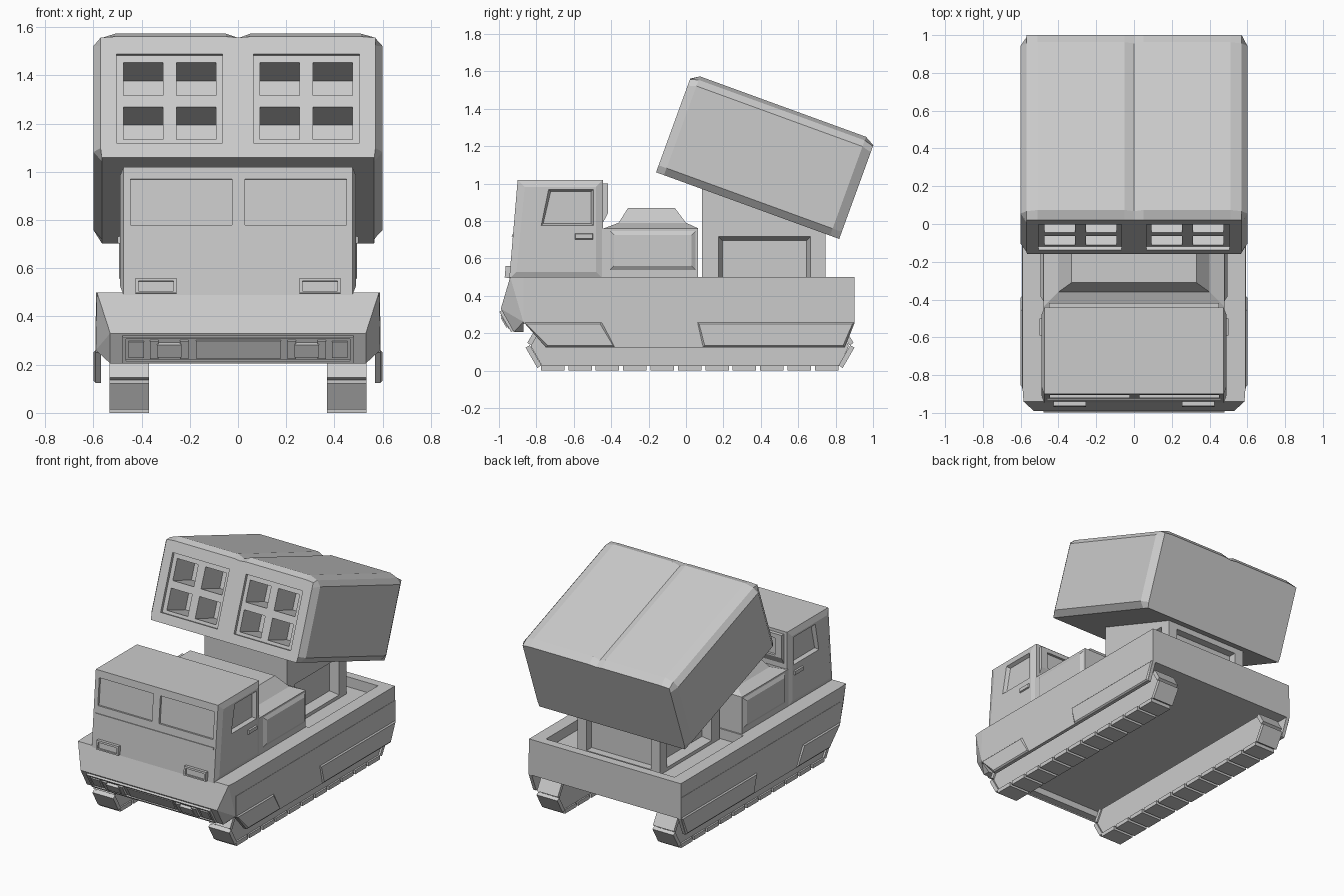
import bpy, bmesh, math
from mathutils import Matrix, Vector

if "Cube" in bpy.data.objects:
    bpy.data.objects.remove(bpy.data.objects["Cube"])

grey = bpy.data.materials.new("light grey")
grey.use_nodes = True
GREY = (0.6, 0.6, 0.6, 1)
grey.diffuse_color = GREY
grey.node_tree.nodes["Principled BSDF"].inputs["Base Color"].default_value = GREY


def finish(name, bm, matrix=None):
    if matrix:
        bm.transform(matrix)
    bmesh.ops.recalc_face_normals(bm, faces=bm.faces)
    mesh = bpy.data.meshes.new(name)
    bm.to_mesh(mesh)
    bm.free()
    mesh.materials.append(grey)
    ob = bpy.data.objects.new(name, mesh)
    bpy.context.scene.collection.objects.link(ob)
    return ob


def loft(name, rings, matrix=None):
    """Skin a list of matching 3D rings and cap both ends."""
    bm = bmesh.new()
    rows = [[bm.verts.new(p) for p in ring] for ring in rings]
    n = len(rows[0])
    for a, b in zip(rows, rows[1:]):
        for i in range(n):
            bm.faces.new((a[i], a[(i + 1) % n], b[(i + 1) % n], b[i]))
    bm.faces.new(rows[0])
    bm.faces.new(rows[-1])
    return finish(name, bm, matrix)


def prism(name, profile, x0, x1, inset=0):
    """Extrude a (y, z) profile along x, shrinking the x1 end by inset."""
    cy = sum(p[0] for p in profile) / len(profile)
    cz = sum(p[1] for p in profile) / len(profile)
    end = [(x1, y - math.copysign(inset, y - cy), z - math.copysign(inset, z - cz))
           for y, z in profile]
    return loft(name, [[(x0, y, z) for y, z in profile], end])


def box(name, x, y, z, tilt=0, matrix=None):
    """Box from ranges in x, y, z, tilted about its centre on the x axis."""
    c = Vector([sum(r) / 2 for r in (x, y, z)])
    size = [abs(r[1] - r[0]) for r in (x, y, z)] + [1]
    bm = bmesh.new()
    bmesh.ops.create_cube(bm, size=1)
    m = Matrix.Translation(c) @ Matrix.Rotation(tilt, 4, 'X') @ Matrix.Diagonal(size)
    return finish(name, bm, matrix @ m if matrix else m)


def hull_of(name, half):
    """Convex solid through mirrored points."""
    bm = bmesh.new()
    for s in (-1, 1):
        for x, y, z in half:
            bm.verts.new((s * x, y, z))
    bmesh.ops.convex_hull(bm, input=bm.verts)
    bmesh.ops.dissolve_limit(bm, angle_limit=.01, verts=bm.verts, edges=bm.edges)
    return finish(name, bm)


def cut(targets, cutters):
    """Subtract the cutters from each target, then delete them."""
    for target in targets:
        bpy.context.view_layer.objects.active = target
        for c in cutters:
            mod = target.modifiers.new("cut", 'BOOLEAN')
            mod.operation = 'DIFFERENCE'
            mod.solver = 'EXACT'
            mod.object = c
            bpy.ops.object.modifier_apply(modifier=mod.name)
    for c in cutters:
        bpy.data.objects.remove(c)


def rect(a, b, c, d):
    return [(a, c), (b, c), (b, d), (a, d)]


# Hull with an open rear tub, and a chamfered nose hanging below its floor
hull = hull_of("hull", [(.59, -.87, .5), (.59, -.87, .25), (.59, .9, .5), (.59, .9, .25)])
cut([hull], [box("tub_cutter", (-.5, .5), (.075, .84), (.43, .7))])
hull_of("nose", [(.585, -.94, .5), (.59, -.87, .5), (.59, -.87, .26), (.53, -.99, .33),
                 (.53, -.92, .205), (.53, -.87, .205)])

# Cab
CAB = [(-.945, .49), (-.9, 1.02), (-.443, 1.02), (-.443, .49)]
cab = prism("cab", CAB, -.475, .475)
SLOPE = -math.atan2(.045, .53)


def cab_y(z):
    return -.945 + (z - .49) * .045 / .53


def on_cab_front(name, x, z, out, back):
    y = cab_y(sum(z) / 2)
    return box(name, x, (y - out, y + back), z, SLOPE)


panes = [on_cab_front("pane_cutter", x, (.78, .97), .015, .015)
         for x in ((-.445, -.025), (.03, .45))]
rear_frame = prism("cab_rear_frame", [(-.46, .76), (-.418, .84), (-.418, 1.0), (-.46, 1.0)], -.45, .45)
cut([cab], panes)
cut([rear_frame], [box("rear_pane_cutter", (s * .08, s * .4), (-.435, -.3), (.85, .97))
                   for s in (-1, 1)])
on_cab_front("cab_front_ledge", (-.46, .46), (.715, .728), .006, .01)

# Cab doors, windows, handles and headlights
for s, side in ((-1, "right"), (1, "left")):
    door = prism(side + "_door", CAB, s * .475, s * .49, .038)
    window = prism("window_cutter", [(-.775, .775), (-.495, .775), (-.495, .97), (-.735, .97)],
                   s * .492, s * .465, .012)
    cut([door, cab], [window])
    prism(side + "_door_handle", rect(-.595, -.495, .7, .735), s * .485, s * .5, .005)
    lamp = on_cab_front(side + "_headlight", (s * .255, s * .425), (.495, .558), .025, .02)
    y = cab_y(.527) - .024
    cut([lamp], [box("lens_cutter", (s * .267, s * .413), (y - .02, y + .012), (.506, .547), SLOPE)])

# Engine box with stepped hatch on top
box("engine_box", (-.48, .48), (-.45, .065), (.48, .76))
loft("engine_hatch", [[(-x, a, z), (x, a, z), (x, b, z), (-x, b, z)] for x, a, b, z in
                      [(.48, -.44, .065, .76), (.4, -.36, 0, .79), (.33, -.31, -.06, .87)]])

# Side parts: engine panels, skirts and tracks
SKIRT = [(-.87, .26), (-.75, .124), (.85, .124), (.9, .25), (.9, .4), (-.87, .4)]
FRONT_PANEL = [(-.865, .26), (-.45, .26), (-.38, .124), (-.75, .124)]
REAR_PANEL = [(.06, .26), (.9, .26), (.85, .124), (.09, .124)]
BELT = [(-.77, .025), (-.83, .13), (-.78, .22), (.83, .22), (.87, .13), (.82, .025)]
for s, side in ((-1, "right"), (1, "left")):
    prism(side + "_engine_panel", rect(-.415, .06, .53, .755), s * .475, s * .494, .03)
    prism(side + "_skirt", SKIRT, s * .568, s * .592)
    prism(side + "_front_skirt_panel", FRONT_PANEL, s * .59, s * .6, .01)
    prism(side + "_rear_skirt_panel", REAR_PANEL, s * .59, s * .6, .01)
    prism(side + "_track_belt", BELT, s * .38, s * .52)
    tx = (s * .37, s * .532)
    for i in range(11):
        y = -.776 + i * .1465
        box(side + "_track_link", tx, (y, y + .126), (0, .028))
    # sloped links at both ends of the belt
    for name, y, z, length, tilt in [("front_low", -.815, .075, .125, -60),
                                     ("front_high", -.815, .18, .09, 60),
                                     ("rear_low", .858, .075, .125, 60),
                                     ("rear_high", .862, .18, .09, -60)]:
        box(side + "_track_link_" + name, tx, (y - length / 2, y + length / 2),
            (z - .013, z + .013), math.radians(tilt))

# Nose plate: local x across, y outwards, z up along the slope
slant = Matrix.Translation((0, -.955, .268)) @ Matrix.Rotation(math.atan2(.07, .12), 4, 'X')
plate = box("nose_plate", (-.48, .48), (-.014, .02), (-.064, .062), 0, slant)
cut([plate], [box("nose_cutter", (-.465, .465), (-.05, -.004), (-.052, .052), 0, slant)])
box("nose_grille", (-.175, .178), (-.012, 0), (-.042, .042), 0, slant)
for s in (-1, 1):
    box("nose_lamp_outer", (s * .39, s * .455), (-.014, 0), (-.038, .038), 0, slant)
    box("nose_lamp_inner", (s * .235, s * .335), (-.024, 0), (-.03, .03), 0, slant)
    for x in (.205, .33):
        box("nose_lamp_bracket", (s * x, s * (x + .035)), (-.018, 0), (-.042, .042), 0, slant)

# Launcher pedestal with recessed bays on sides and rear
pedestal = prism("pedestal", [(.085, .42), (.745, .42), (.745, .76), (.085, 1.0)], -.32, .32)
bays = [prism("bay_cutter", rect(.17, .67, .45, .72), s * .33, s * .26, .025) for s in (-1, 1)]
bays.append(box("rear_bay_cutter", (-.25, .25), (.69, .9), (.45, .69)))
cut([pedestal], bays)

# Launcher housing, built level and then pitched
pitch = Matrix.Translation((0, -.16, 1.06)) @ Matrix.Rotation(math.radians(-20), 4, 'X')


def housing_ring(y, wide, shoulder, top, groove):
    half = [(.565, 0), (wide, .04), (wide, shoulder - .035), (.57, shoulder), (.51, top), (.05, top)]
    ring = half + [(0, groove)] + [(-x, z) for x, z in reversed(half)]
    return [(x, y, z) for x, z in ring]


housing = loft("launcher_housing", [housing_ring(0, .57, .528, .533, .528),
                                    housing_ring(.045, .6, .542, .562, .542),
                                    housing_ring(.99, .6, .542, .562, .542),
                                    housing_ring(1.042, .57, .528, .533, .528)], pitch)

# Recessed launch frames and square tubes
frames, tubes = [], []
for s in (-1, 1):
    frames.append(box("frame_cutter", (s * .065, s * .505), (-.1, .02), (.064, .457), 0, pitch))
    for x in (.092, .312):
        for z in (.085, .28):
            tubes.append(box("tube_cutter", (s * x, s * (x + .163)), (-.05, .24),
                             (z, z + .145), 0, pitch))
cut([housing], frames + tubes)
